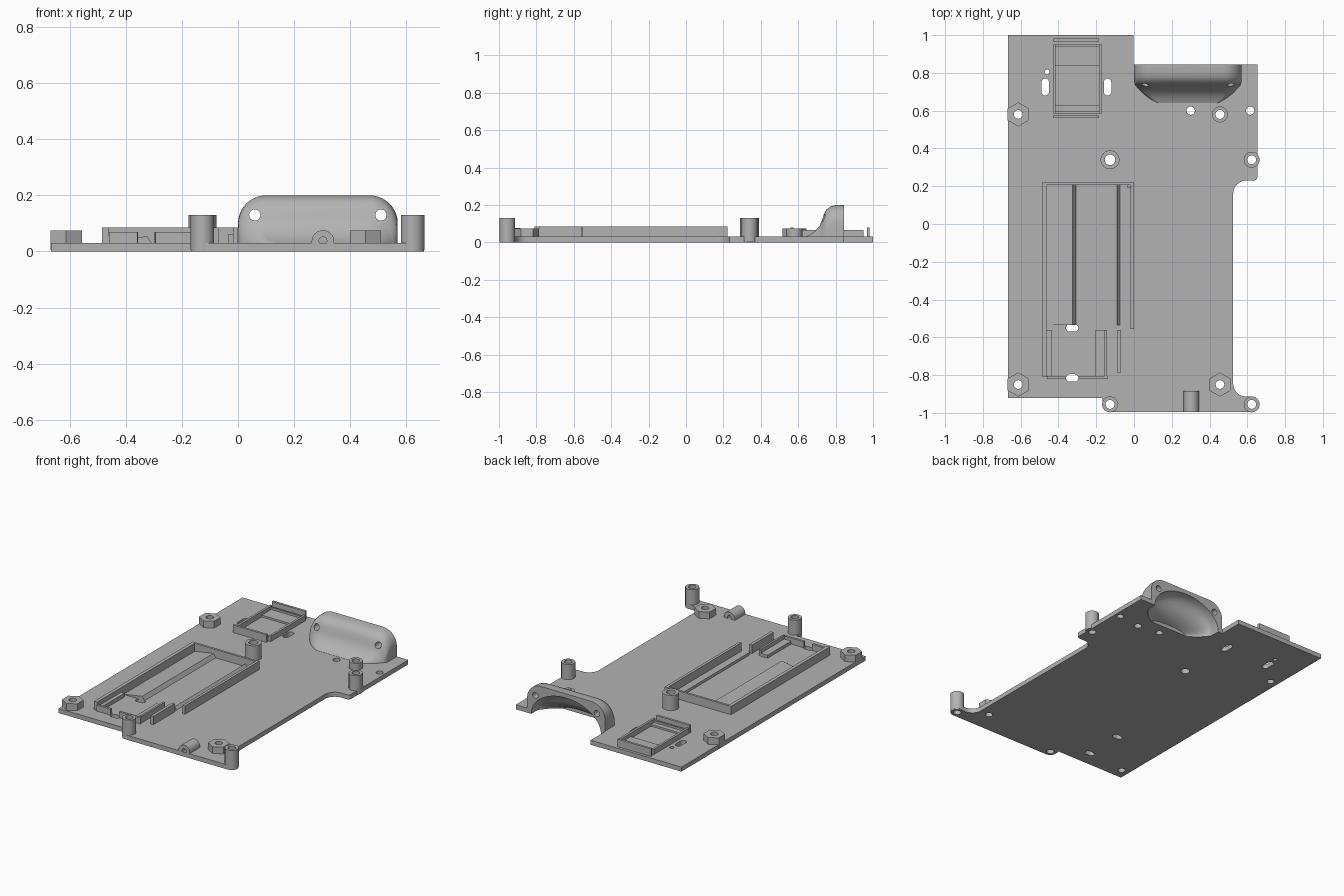
import bpy, bmesh, math

old = bpy.data.objects.get("Cube")
if old:
    bpy.data.objects.remove(old, do_unlink=True)

grey = bpy.data.materials.new("plain grey")
grey.use_nodes = True
colour = (0.45, 0.45, 0.45, 1)
grey.diffuse_color = colour
grey.node_tree.nodes["Principled BSDF"].inputs["Base Color"].default_value = colour


def arc(cx, cy, rx, a0, a1, n=10, ry=None):
    ry = rx if ry is None else ry
    angles = [math.radians(a0 + (a1 - a0) * i / n) for i in range(n + 1)]
    return [(cx + rx * math.cos(a), cy + ry * math.sin(a)) for a in angles]


def circle(cx, cy, r, n=32, start=0):
    return arc(cx, cy, r, start, start + 360, n)[:-1]


def slot(cx, cy, w, h):
    """Stadium outline, rounded on its short ends."""
    r, d = min(w, h) / 2, abs(w - h) / 2
    if w > h:
        return arc(cx + d, cy, r, -90, 90) + arc(cx - d, cy, r, 90, 270)
    return arc(cx, cy + d, r, 0, 180) + arc(cx, cy - d, r, 180, 360)


def add_loft(bm, rings):
    """Closed solid through rings with equal point counts."""
    loops = [[bm.verts.new(p) for p in ring] for ring in rings]
    n = len(loops[0])
    for a, b in zip(loops, loops[1:]):
        for i in range(n):
            j = (i + 1) % n
            bm.faces.new((a[i], a[j], b[j], b[i]))
    bm.faces.new(loops[0])
    bm.faces.new(loops[-1])


def solid(name, lofts):
    bm = bmesh.new()
    for rings in lofts:
        add_loft(bm, rings)
    bmesh.ops.recalc_face_normals(bm, faces=bm.faces)
    mesh = bpy.data.meshes.new(name)
    bm.to_mesh(mesh)
    bm.free()
    mesh.materials.append(grey)
    ob = bpy.data.objects.new(name, mesh)
    bpy.context.collection.objects.link(ob)
    return ob


def upright(pts, z0, z1):
    return [[(x, y, z) for x, y in pts] for z in (z0, z1)]


def along_y(pts, y0, y1):
    return [[(x, y, z) for x, z in pts] for y in (y0, y1)]


def box(name, x0, x1, y0, y1, top, base=0.025):
    return solid(name, [upright([(x0, y0), (x1, y0), (x1, y1), (x0, y1)], base, top)])


def activate(ob):
    bpy.ops.object.select_all(action="DESELECT")
    ob.select_set(True)
    bpy.context.view_layer.objects.active = ob


def cut(ob, cutter):
    mod = ob.modifiers.new("cut", "BOOLEAN")
    mod.operation, mod.solver, mod.object = "DIFFERENCE", "EXACT", cutter
    activate(ob)
    bpy.ops.object.modifier_apply(modifier=mod.name)


def smooth(ob):
    activate(ob)
    bpy.ops.object.shade_smooth_by_angle(angle=math.radians(35))


T = 0.03  # plate thickness
nuts = [(-0.613, 0.58), (-0.613, -0.85), (0.455, -0.85)]
posts = [(-0.127, 0.34, 0.05, 0.13), (0.623, 0.34, 0.042, 0.13), (-0.127, -0.955, 0.042, 0.13),
         (0.623, -0.955, 0.042, 0.13), (0.455, 0.58, 0.042, 0.075)]

# Cutter with every vertical hole and slot
outlines = [circle(x, y, 0.023) for x, y in nuts]
outlines += [circle(x, y, r * 0.56) for x, y, r, h in posts]
outlines += [circle(0.3, 0.6, 0.022), circle(0.615, 0.6, 0.022), circle(-0.46, 0.805, 0.013)]
outlines += [slot(x, 0.725, 0.04, 0.09) for x in (-0.47, -0.14)]
outlines += [slot(-0.327, y, 0.065, 0.04) for y in (-0.815, -0.55)]
holes = solid("hole_cutter", [upright(o, -0.1, 0.3) for o in outlines])

# Base plate
outline = [(-0.667, -0.92), (-0.167, -0.92)]
outline += arc(-0.127, -0.955, 0.041, 180, 270)
outline += arc(0.623, -0.955, 0.041, 270, 450)
outline += arc(0.595, -0.844, 0.07, 270, 180)
outline += arc(0.595, 0.16, 0.07, 180, 90)
outline += arc(0.633, 0.25, 0.02, 270, 360)
outline += [(0.653, 0.845), (-0.003, 0.845), (-0.003, 1), (-0.667, 1)]
plate = solid("base_plate", [upright(outline, 0, T)])
cut(plate, holes)

# Hexagonal bosses and round posts
for x, y in nuts:
    cut(solid("hex_boss", [upright(circle(x, y, 0.064, 6, 30), 0.005, 0.075)]), holes)
for x, y, r, h in posts:
    ob = solid("round_post", [upright(circle(x, y, r), 0.005, h)])
    cut(ob, holes)
    smooth(ob)

# Hood: lofted shell, open at the back and below (y, height, half width)
MID = 0.285
stations = [(0.64, 0.031, 0.17), (0.665, 0.042, 0.21), (0.69, 0.06, 0.24), (0.715, 0.09, 0.262),
            (0.728, 0.12, 0.272), (0.737, 0.15, 0.28), (0.752, 0.177, 0.284),
            (0.775, 0.193, 0.285), (0.805, 0.2, 0.285), (0.845, 0.2, 0.285)]


def arch(y, h, w):
    r = min(0.1, h - 0.012)
    pts = [(MID + w, 0.008)] + arc(MID + w - r, h - r, r, 0, 90)
    pts += arc(MID - w + r, h - r, r, 90, 180) + [(MID - w, 0.008)]
    return [(x, y, z) for x, z in pts]


def hollow(y, h, w):
    pts = [(MID + w, -0.05)] + arc(MID, 0, w, 0, 180, 32, h) + [(MID - w, -0.05)]
    return [(x, y, z) for x, z in pts]


hood = solid("hood", [[arch(*s) for s in stations]])
inside = [hollow(y + 0.035, h * 0.86, w - 0.03) for y, h, w in stations]
cavity = solid("hood_cavity_cutter", [inside])
screws = solid("screw_hole_cutter",
               [along_y(circle(x, 0.13, 0.02), 0.5, 1) for x in (0.06, 0.51)])
cut(hood, cavity)
cut(hood, screws)
cut(plate, cavity)
smooth(hood)

# Horizontal cable guide on the front edge
guide = solid("cable_guide", [along_y(arc(0.303, 0.036, 0.04, 0, 180, 20)
                                      + [(0.263, 0.01), (0.343, 0.01)], -0.995, -0.885)])
bore = solid("bore_cutter", [along_y(circle(0.303, 0.038, 0.014), -1.1, -0.8)])
cut(guide, bore)
smooth(guide)

# Long tray walls
box("tray_left_wall", -0.485, -0.462, -0.81, 0.222, 0.085)
box("tray_back_wall", -0.485, 0, 0.207, 0.222, 0.085)
box("tray_right_wall", -0.018, 0, -0.555, 0.222, 0.085)
box("tray_corner", -0.035, -0.018, 0.19, 0.207, 0.06)
box("tray_left_ledge", -0.462, -0.438, -0.81, -0.56, 0.055)
cut(box("tray_front_wall", -0.46, -0.14, -0.82, -0.805, 0.07), holes)
box("tray_front_block", -0.205, -0.155, -0.805, -0.56, 0.05)
box("tray_front_side", -0.155, -0.142, -0.805, -0.56, 0.075)
box("tray_outer_guard", -0.09, -0.07, -0.785, -0.56, 0.085)

# Sloped rails in the tray floor
left = [(-0.462, 0.025), (-0.462, T + 0.002), (-0.325, 0.055), (-0.305, 0.025)]
right = [(-0.09, 0.05), (-0.07, 0.025), (-0.09, 0.025)]
solid("tray_left_rail", [along_y(left, -0.535, 0.21)])
solid("tray_right_rail", [along_y(right, -0.535, 0.21)])

# Small module frame with end clips
for x in (-0.43, -0.185):
    box("frame_side", x, x + 0.015, 0.585, 0.95, 0.065)
for y in (0.585, 0.938):
    box("frame_end", -0.415, -0.185, y, y + 0.012, 0.055)
box("frame_front_step", -0.415, -0.185, 0.597, 0.63, 0.042)
box("frame_back_step", -0.415, -0.185, 0.84, 0.938, 0.042)
for y in (0.56, 0.967):
    box("frame_clip", -0.43, -0.185, y, y + 0.015, 0.08)

# Remove the cutters
for ob in (holes, cavity, screws, bore):
    bpy.data.objects.remove(ob, do_unlink=True)
